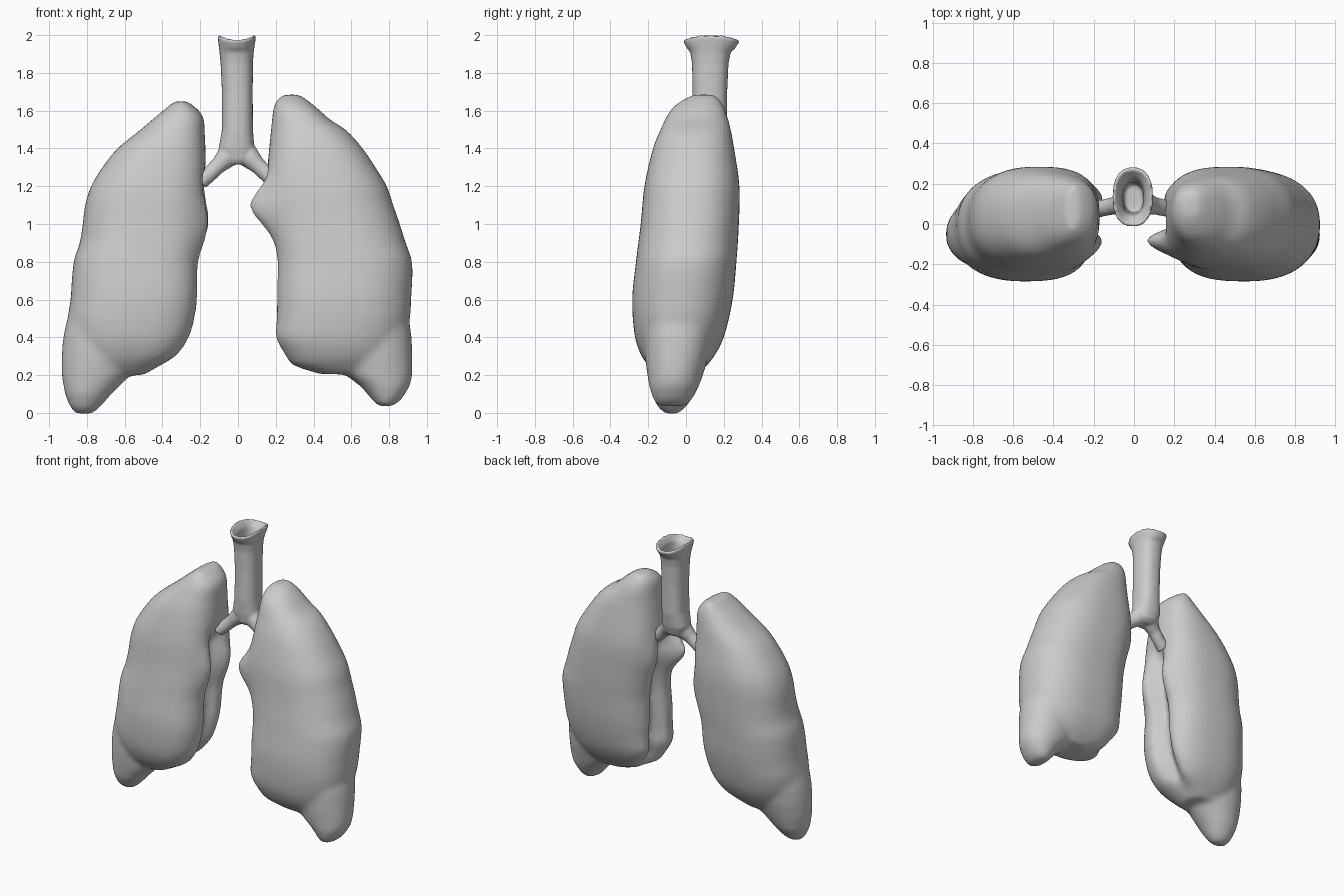
import bpy, bmesh, math
from mathutils import Vector

if "Cube" in bpy.data.objects:
    bpy.data.objects.remove(bpy.data.objects["Cube"])

SEG = 64


def spline(table, z):
    # smooth lookup of (z, a, b) rows
    for i in range(len(table) - 1):
        p1, p2 = table[i], table[i + 1]
        if z <= p2[0] or i == len(table) - 2:
            p0, p3 = table[max(i - 1, 0)], table[min(i + 2, len(table) - 1)]
            h = p2[0] - p1[0]
            t = min(1, max(0, (z - p1[0]) / h))
            out = []
            for k in (1, 2):
                m1 = (p2[k] - p0[k]) / (p2[0] - p0[0]) * h
                m2 = (p3[k] - p1[k]) / (p3[0] - p1[0]) * h
                out.append((2*t**3 - 3*t*t + 1) * p1[k] + (t**3 - 2*t*t + t) * m1
                           + (3*t*t - 2*t**3) * p2[k] + (t**3 - t*t) * m2)
            return out


def skin(bm, rings):
    # bridge closed rings of points and cap both ends
    vs = [[bm.verts.new(p) for p in ring] for ring in rings]
    for a, b in zip(vs, vs[1:]):
        for i in range(len(a)):
            j = (i + 1) % len(a)
            bm.faces.new((a[i], a[j], b[j], b[i]))
    bm.faces.new(vs[0][::-1])
    bm.faces.new(vs[-1])


def oval(z, x0, x1, y0, y1, right=2.4, left=2.4, lift=0.0):
    # superellipse section, with its own squareness on each half
    pts = []
    cx, cy, rx, ry = (x0 + x1) / 2, (y0 + y1) / 2, (x1 - x0) / 2, (y1 - y0) / 2
    for i in range(SEG):
        a = 2 * math.pi * i / SEG
        c, s = math.cos(a), math.sin(a)
        power = right if c > 0 else left
        x = cx + rx * math.copysign(abs(c) ** (2 / power), c)
        y = cy + ry * math.copysign(abs(s) ** (2 / power), s)
        pts.append((x, y, z + lift * math.cos(2 * a)))
    return pts


def finish(name, bm, voxel, smooth):
    # fuse the pieces into one soft surface
    bmesh.ops.recalc_face_normals(bm, faces=bm.faces)
    me = bpy.data.meshes.new(name)
    bm.to_mesh(me)
    bm.free()
    ob = bpy.data.objects.new(name, me)
    bpy.context.collection.objects.link(ob)
    m = ob.modifiers.new("fuse", 'REMESH')
    m.mode = 'VOXEL'
    m.voxel_size = voxel
    m.use_smooth_shade = True
    m = ob.modifiers.new("soften", 'SMOOTH')
    m.factor = 0.5
    m.iterations = smooth


# front and back limits of both lungs by height
BODY_Y = [(0.2, -.15, .06), (0.25, -.20, .11), (0.3, -.235, .15), (0.4, -.27, .20), (0.6, -.285, .247),
          (0.8, -.265, .267), (1.0, -.24, .28), (1.2, -.22, .283), (1.4, -.175, .255),
          (1.5, -.135, .237), (1.6, -.085, .21), (1.65, -.03, .185), (1.69, .05, .15)]
TIP_Y = [(0, -.11, -.04), (0.03, -.15, .0), (.1, -.185, .05), (.2, -.205, .09),
         (.35, -.22, .13), (.65, -.20, .14)]

LEFT_BODY = [(.2, -.72, -.50), (.25, -.80, -.41), (.3, -.84, -.325), (.4, -.885, -.255), (.5, -.90, -.225),
             (.6, -.887, -.21), (.8, -.87, -.205), (.9, -.838, -.19), (1.0, -.822, -.18),
             (1.1, -.81, -.175), (1.2, -.778, -.175), (1.3, -.718, -.17), (1.4, -.638, -.172),
             (1.5, -.515, -.177), (1.56, -.445, -.18), (1.61, -.385, -.215), (1.65, -.335, -.27)]
LEFT_TIP = [(-.005, -.86, -.77), (.03, -.89, -.73), (.1, -.917, -.67), (.2, -.934, -.57),
            (.3, -.934, -.54), (.4, -.926, -.56), (.65, -.87, -.65)]
RIGHT_BODY = [(.205, .44, .72), (.25, .29, .79), (.3, .25, .84), (.4, .195, .885), (.5, .20, .91),
              (.6, .20, .917), (.8, .20, .922), (.9, .19, .888), (1.0, .18, .857), (1.1, .165, .822),
              (1.2, .157, .788), (1.3, .157, .728), (1.4, .165, .66), (1.5, .175, .57),
              (1.55, .18, .49), (1.6, .185, .435), (1.65, .20, .375), (1.685, .24, .325)]
RIGHT_TIP = [(.035, .74, .82), (.07, .71, .865), (.14, .65, .91), (.2, .57, .924),
             (.3, .53, .924), (.4, .56, .92), (.65, .65, .88)]


def lung(name, side, body, tip, front, back, swell_z, swell_h):
    bm = bmesh.new()
    rings = []
    n = 60
    for i in range(n + 1):
        z = body[0][0] + (body[-1][0] - body[0][0]) * i / n
        x0, x1 = spline(body, z)
        groove = 0.10 * max(0, min(1, (z - .2) / .15, (1.3 - z) / .15))
        bump = math.exp(-((z - swell_z) / swell_h) ** 2)
        mid = (x0 + x1) / 2
        inner = abs((x0 if side > 0 else x1) - mid)
        # squarer on the inner half, rounder near the top
        p_in = 2.9 - .7 * max(0, min(1, (z - 1.2) / .4))
        p_out = 2.3
        powers = (p_out, p_in) if side > 0 else (p_in, p_out)
        ring = []
        for x, y, h in oval(z, x0, x1, *spline(BODY_Y, z), *powers):
            w = max(0, side * (mid - x) / inner)
            # hollow down the inner side, swellings in front of and behind it
            x += side * w * groove * math.exp(-((y - .015) / .055) ** 2)
            x -= side * w ** 3 * bump * front * math.exp(-((y + .09) / .08) ** 2)
            x -= side * w ** 3 * bump * back * math.exp(-((y - .13) / .08) ** 2)
            ring.append((x, y, h))
        rings.append(ring)
    skin(bm, rings)
    # lower outer lobe
    skin(bm, [oval(z, x0, x1, *spline(TIP_Y, z), 2.1, 2.1) for z, x0, x1 in tip])
    finish(name, bm, 0.016, 14)


lung("lung_left", -1, LEFT_BODY, LEFT_TIP, .04, .04, 1.0, .14)
lung("lung_right", 1, RIGHT_BODY, RIGHT_TIP, .135, .03, 1.09, .125)

# windpipe: outer wall up, over the flared rim and down inside
bm = bmesh.new()
wall = [(1.315, -.05, .045, .06, .15), (1.34, -.08, .075, .045, .18), (1.4, -.102, .087, .035, .20),
        (1.5, -.085, .079, .03, .215), (1.7, -.085, .078, .035, .218), (1.85, -.092, .079, .032, .225),
        (1.91, -.098, .083, .022, .237), (1.945, -.104, .09, .003, .262),
        (1.98, -.107, .095, -.015, .285), (1.992, -.098, .086, -.003, .27),
        (1.95, -.068, .058, .04, .23), (1.88, -.055, .048, .052, .208), (1.74, -.05, .044, .06, .20)]
skin(bm, [oval(*w, lift=.012 if w[0] > 1.93 else 0) for w in wall])

# two bronchi branching into the lungs
for s in (-1, 1):
    path = [((s * .02, .12, 1.41), .06), ((s * .06, .105, 1.355), .06),
            ((s * .105, .09, 1.31), .044), ((s * .15, .08, 1.265), .042), ((s * .20, .07, 1.225), .045)]
    u = Vector((s * .6, 0, .8))
    rings = []
    for p, r in path:
        rings.append([Vector(p) + r * (math.cos(a) * u + math.sin(a) * Vector((0, 1, 0)))
                      for a in (2 * math.pi * i / 24 for i in range(24))])
    skin(bm, rings)
finish("windpipe", bm, 0.009, 5)
